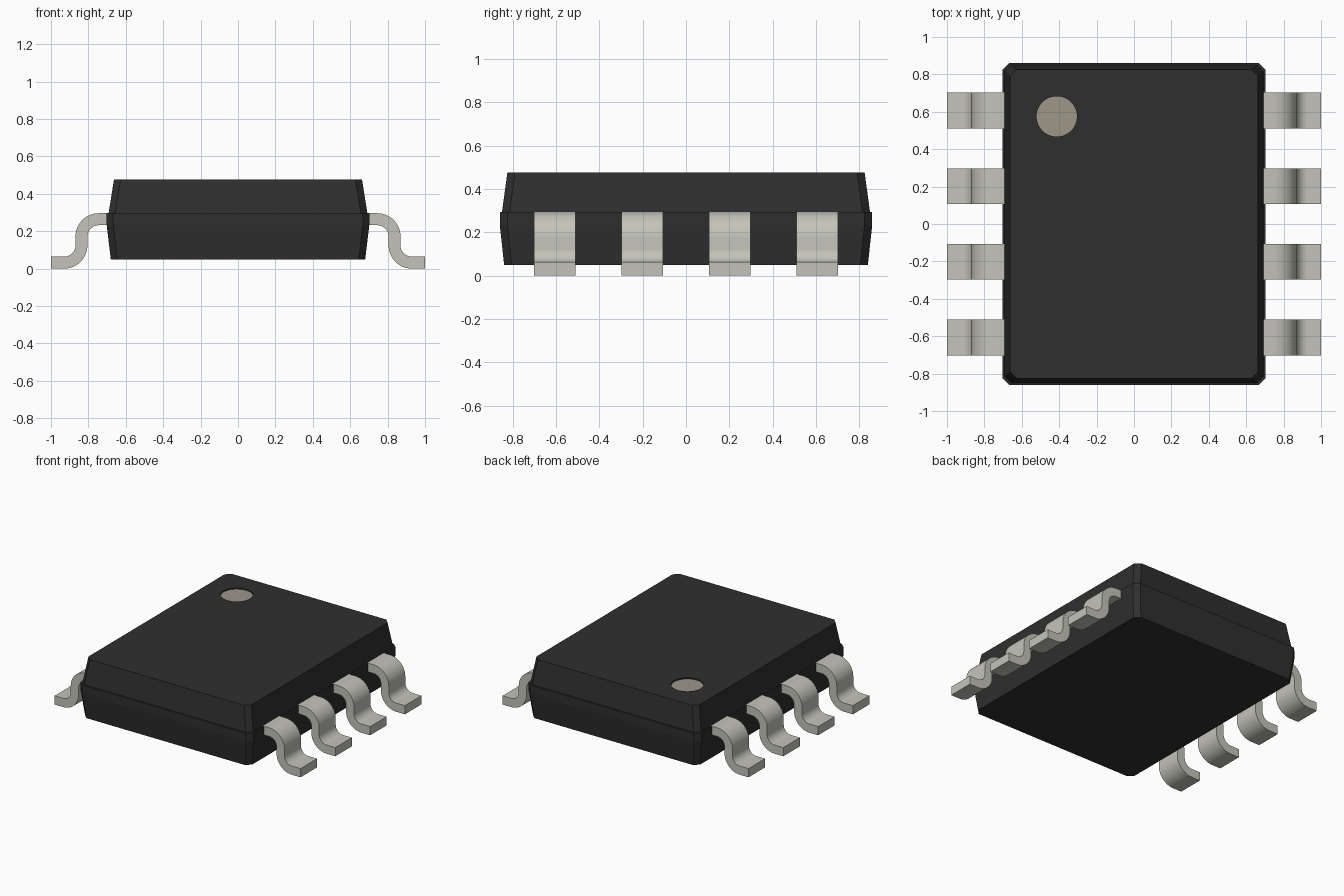
import bpy, bmesh
from math import sin, cos, pi

cube = bpy.data.objects.get("Cube")
if cube:
    bpy.data.objects.remove(cube, do_unlink=True)


def material(name, rgb):
    mat = bpy.data.materials.new(name)
    mat.use_nodes = True
    mat.diffuse_color = (*rgb, 1)
    bsdf = mat.node_tree.nodes["Principled BSDF"]
    bsdf.inputs["Base Color"].default_value = (*rgb, 1)
    bsdf.inputs["Roughness"].default_value = 0.6
    return mat


black = material("black plastic", (0.028, 0.028, 0.028))
metal = material("tinned metal", (0.55, 0.55, 0.49))
tan = material("tan marker", (0.34, 0.31, 0.25))


def finish(bm, name, *mats):
    bmesh.ops.recalc_face_normals(bm, faces=bm.faces)
    mesh = bpy.data.meshes.new(name)
    bm.to_mesh(mesh)
    bm.free()
    for mat in mats:
        mesh.materials.append(mat)
    obj = bpy.data.objects.new(name, mesh)
    bpy.context.collection.objects.link(obj)
    return obj


def skin(bm, rings):
    """Join closed loops of points into a capped solid."""
    loops = [[bm.verts.new(p) for p in ring] for ring in rings]
    n = len(loops[0])
    for a, b in zip(loops, loops[1:]):
        for i in range(n):
            j = (i + 1) % n
            bm.faces.new((a[i], a[j], b[j], b[i]))
    bm.faces.new(loops[0])
    bm.faces.new(loops[-1])


def chamfered(hx, hy, z, c=0.035):
    """Rectangle with cut corners."""
    return [(hx, c - hy, z), (hx, hy - c, z), (hx - c, hy, z), (c - hx, hy, z),
            (-hx, hy - c, z), (-hx, c - hy, z), (c - hx, -hy, z), (hx - c, -hy, z)]


# Moulded body: tapered halves around a slightly proud belt
TOP = 0.477
bm = bmesh.new()
skin(bm, [chamfered(0.68, 0.84, 0.048), chamfered(0.702, 0.86, 0.232),
          chamfered(0.702, 0.86, 0.295), chamfered(0.692, 0.85, 0.295),
          chamfered(0.663, 0.825, TOP)])
body = finish(bm, "body", black, tan)

# Round recess marking the first pin
DEPTH = 0.01
bm = bmesh.new()
skin(bm, [[(-0.413 + 0.108 * cos(t * pi / 24), 0.575 + 0.108 * sin(t * pi / 24), z)
           for t in range(48)] for z in (TOP - DEPTH, TOP + 0.1)])
cutter = finish(bm, "marker_cutter", black)
cutter.hide_render = True
cut = body.modifiers.new("marker recess", 'BOOLEAN')
cut.object = cutter
cut.solver = 'EXACT'
bpy.context.view_layer.objects.active = body
bpy.ops.object.modifier_apply(modifier=cut.name)
bpy.data.objects.remove(cutter, do_unlink=True)
for face in body.data.polygons:
    floor = face.normal.z > 0.9 and abs(face.center.z - (TOP - DEPTH)) < 0.002
    face.material_index = 1 if floor else 0

# Gull-wing lead: S-shaped centre line with its normals
HALF, R, STEPS = 0.032, 0.092, 12
path = [(0.69, 0.264, 0, 1)]
for i in range(STEPS + 1):
    a = pi / 2 * (1 - i / STEPS)
    path.append((0.745 + R * cos(a), 0.172 + R * sin(a), cos(a), sin(a)))
for i in range(STEPS + 1):
    a = pi + pi / 2 * i / STEPS
    path.append((0.929 + R * cos(a), 0.124 + R * sin(a), -cos(a), -sin(a)))
path.append((1.0, 0.032, 0, 1))


def lead(name, side, y):
    w = 0.096
    bm = bmesh.new()
    skin(bm, [[(side * (x + s * HALF * nx), y + t * w, z + s * HALF * nz)
               for s, t in ((1, -1), (1, 1), (-1, 1), (-1, -1))]
              for x, z, nx, nz in path])
    obj = finish(bm, name, metal)
    bpy.ops.object.select_all(action='DESELECT')
    obj.select_set(True)
    bpy.context.view_layer.objects.active = obj
    bpy.ops.object.shade_smooth_by_angle(angle=pi / 6)


for side, word in ((1, "left"), (-1, "right")):
    for row in range(4):
        lead(f"{word}_lead_{row + 1}", side, (row - 1.5) * 0.404)
